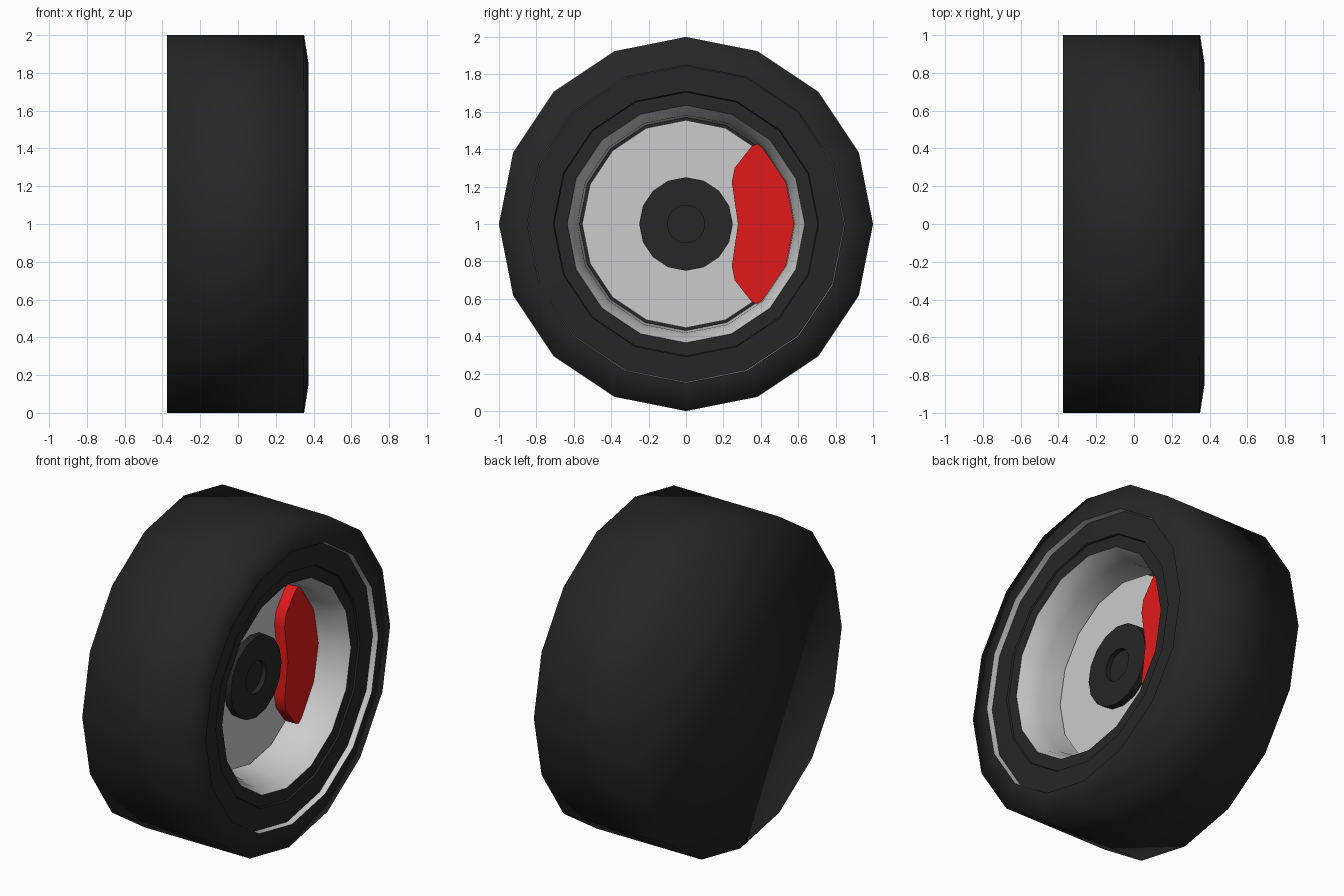
import bpy, bmesh, math

if "Cube" in bpy.data.objects:
    bpy.data.objects.remove(bpy.data.objects["Cube"])

SIDES = 16


def material(name, color):
    m = bpy.data.materials.new(name)
    m.diffuse_color = color
    m.use_nodes = True
    m.node_tree.nodes["Principled BSDF"].inputs["Base Color"].default_value = m.diffuse_color
    return m


black = material("black_rubber", (0.02, 0.02, 0.02, 1))
red = material("red_paint", (0.75, 0.01, 0.01, 1))


def finish(bm, name, mat, angle):
    me = bpy.data.meshes.new(name)
    bm.to_mesh(me)
    bm.free()
    ob = bpy.data.objects.new(name, me)
    bpy.context.collection.objects.link(ob)
    ob.location.z = 1
    if mat:
        me.materials.append(mat)
    if angle:
        bpy.ops.object.select_all(action='DESELECT')
        ob.select_set(True)
        bpy.context.view_layer.objects.active = ob
        if angle > 90:
            bpy.ops.object.shade_smooth()
        else:
            bpy.ops.object.shade_smooth_by_angle(angle=math.radians(angle))
    return ob


def lathe(name, profile, mat=None, start_cap=False, end_cap=False, angle=30):
    """Revolve (x, radius) points around the x axis."""
    bm = bmesh.new()
    rings = []
    for x, r in profile:
        rings.append([bm.verts.new((x, r * math.cos(math.tau * j / SIDES),
                                    r * math.sin(math.tau * j / SIDES)))
                      for j in range(SIDES)])
    for a, b in zip(rings, rings[1:]):
        for j in range(SIDES):
            k = (j + 1) % SIDES
            bm.faces.new((a[j], a[k], b[k], b[j]))
    if start_cap:
        bm.faces.new(rings[0][::-1])
    if end_cap:
        bm.faces.new(rings[-1])
    return finish(bm, name, mat, angle)


# Tyre: closed back, tread and outer shoulder, smooth all over
lathe("tyre", [(-0.375, 1), (0.35, 1), (0.373, 0.85)], black,
      start_cap=True, angle=180)

# Thin grey step and the recessed inner sidewall
lathe("trim_ring", [(0.373, 0.85), (0.338, 0.845)])
lathe("inner_sidewall", [(0.338, 0.845), (0.345, 0.71), (0.335, 0.705),
                         (0.335, 0.635)], black)

# Rim barrel, with a dark gap behind the brake disc
lathe("rim_barrel", [(0.335, 0.635), (0.28, 0.605), (0.2, 0.582), (0.05, 0.57)])
lathe("rim_back", [(0.05, 0.57), (0.05, 0.5)], black, end_cap=True)

# Brake disc
lathe("brake_disc", [(0.055, 0.555), (0.08, 0.555)], end_cap=True)

# Hub with a centre recess
lathe("hub", [(0.08, 0.25), (0.125, 0.25), (0.125, 0.1), (0.095, 0.1)],
      black, end_cap=True)

# Brake caliper: half outline mirrored about the axle height, then extruded
half = [(0.583, 0), (0.54, 0.225), (0.405, 0.42), (0.385, 0.43), (0.35, 0.415),
        (0.26, 0.30), (0.245, 0.225), (0.278, 0)]
outline = half + [(y, -z) for y, z in half[-2:0:-1]]
bm = bmesh.new()
face = bm.faces.new([bm.verts.new((0.08, y, z)) for y, z in outline])
ext = bmesh.ops.extrude_face_region(bm, geom=[face])
for v in ext["geom"]:
    if isinstance(v, bmesh.types.BMVert):
        v.co.x = 0.15
bmesh.ops.recalc_face_normals(bm, faces=bm.faces)
finish(bm, "brake_caliper", red, 30)
